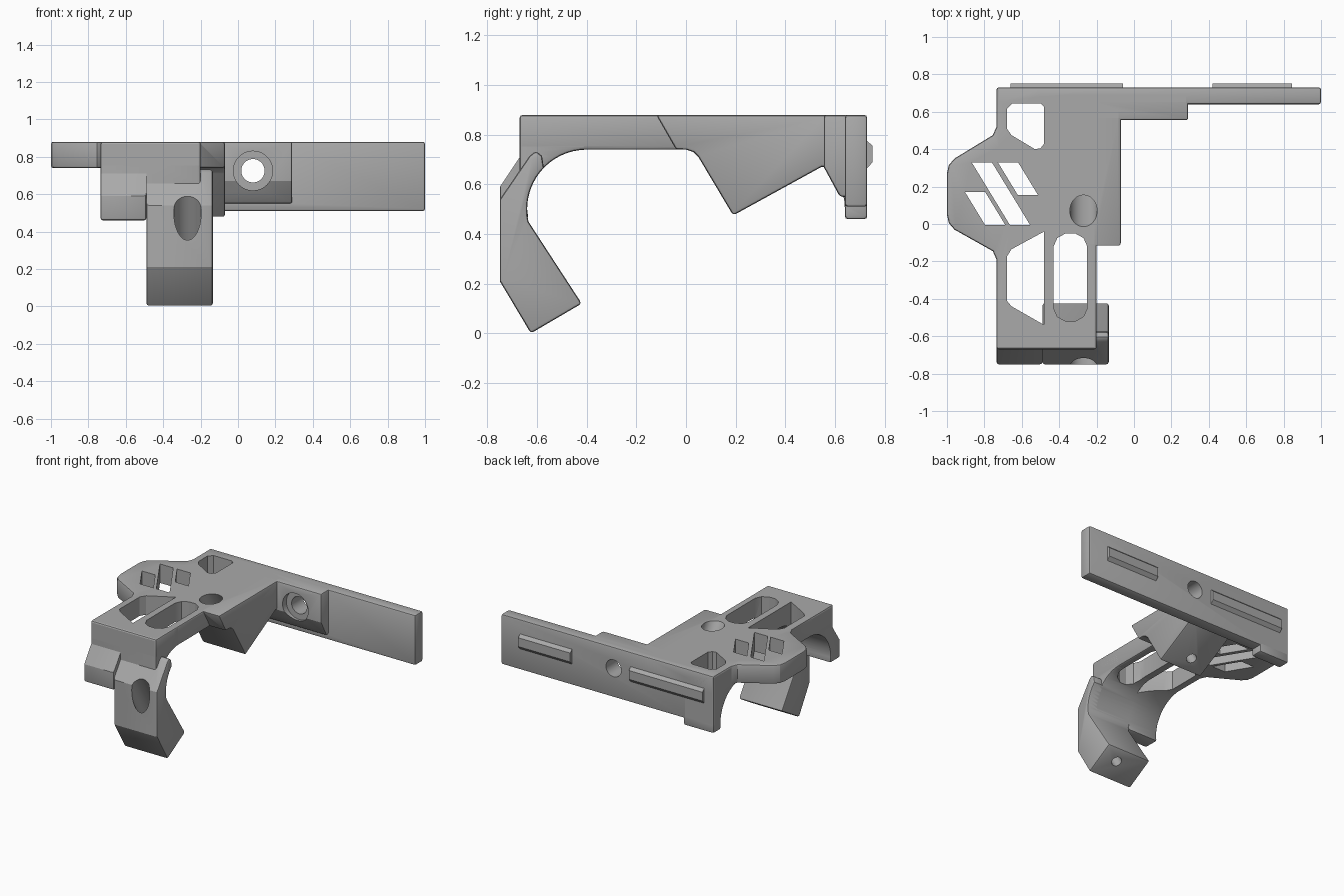
import bpy, bmesh, math
from mathutils import Vector

if "Cube" in bpy.data.objects:
    bpy.data.objects.remove(bpy.data.objects["Cube"])

grey = bpy.data.materials.new("matte_grey")
grey.use_nodes = True
grey.diffuse_color = (0.4, 0.4, 0.4, 1)
grey.node_tree.nodes["Principled BSDF"].inputs["Base Color"].default_value = (0.4, 0.4, 0.4, 1)

TOP, UNDER, SEAM = 0.88, 0.74, -0.49


def make_object(name, bm):
    mesh = bpy.data.meshes.new(name)
    bm.to_mesh(mesh)
    bm.free()
    mesh.materials.append(grey)
    obj = bpy.data.objects.new(name, mesh)
    bpy.context.collection.objects.link(obj)
    return obj


def is_soft(edge):
    """Sharp corners are rounded, except where the jaw and the hook join."""
    joined = all(abs(v.co.x - SEAM) < .001 and v.co.y < 0 and v.co.z > .47 for v in edge.verts)
    return edge.calc_face_angle(0) > math.radians(50) and not joined


def prism(name, points, axis, low, high, soft=0.0):
    """Extrude a profile: (y, z) points along x, or (x, y) points along z."""
    bm = bmesh.new()
    place = (lambda p: (low, *p)) if axis == "x" else (lambda p: (*p, low))
    face = bm.faces.new([bm.verts.new(place(p)) for p in points])
    extruded = bmesh.ops.extrude_face_region(bm, geom=[face])["geom"]
    shift = Vector((high - low, 0, 0) if axis == "x" else (0, 0, high - low))
    bmesh.ops.translate(bm, vec=shift, verts=[g for g in extruded if isinstance(g, bmesh.types.BMVert)])
    bmesh.ops.recalc_face_normals(bm, faces=bm.faces)
    if soft:
        bmesh.ops.bevel(bm, geom=[e for e in bm.edges if is_soft(e)], offset=soft, segments=2,
                        profile=.5, affect="EDGES", clamp_overlap=False)
    return make_object(name, bm)


def rod(name, radius, centre, length, tilt):
    bm = bmesh.new()
    bmesh.ops.create_cone(bm, cap_ends=True, segments=40, radius1=radius, radius2=radius, depth=length)
    obj = make_object(name, bm)
    obj.location = centre
    obj.rotation_euler.x = math.radians(tilt)
    return obj


def activate(obj):
    bpy.ops.object.select_all(action="DESELECT")
    obj.select_set(True)
    bpy.context.view_layer.objects.active = obj


def combine(target, other, operation):
    activate(target)
    mod = target.modifiers.new("join", "BOOLEAN")
    mod.operation, mod.solver, mod.object = operation, "EXACT", other
    bpy.ops.object.modifier_apply(modifier=mod.name)
    bpy.data.objects.remove(other)


def arc(cy, start, end, steps=14):
    """Points on the round inside of the grip."""
    angles = [math.radians(start + (end - start) * i / steps) for i in range(steps + 1)]
    return [(cy + 0.24 * math.cos(a), 0.5 + 0.24 * math.sin(a)) for a in angles]


# Top plate with the side wing
body = prism("bracket_body", [
    (-.735, -.67), (-.2, -.67), (-.2, .73), (-.735, .73), (-.735, .52), (-.755, .475),
    (-.96, .35), (-.99, .315), (-1, .27), (-1, .05), (-.99, .005), (-.96, -.03),
    (-.755, -.145), (-.735, -.19)], "z", UNDER, TOP, .012)

parts = [
    # Back wall and the thick boss for the cross screw
    ("back_wall", [(.64, .51), (.73, .51), (.73, TOP), (.64, TOP)], -.735, 1),
    ("screw_boss", [(.555, TOP), (.555, .67), (.62, .55), (.7, .55), (.7, TOP)], -.42, .29),
    # Wedge below the plate
    ("wedge", [(-.12, TOP), (-.04, UNDER), (.0, UNDER), (.03, .73), (.05, .71), (.19, .475),
               (.545, .67), (.62, .67), (.62, TOP)], -.42, -.07),
    # Short jaws, front and back, with round inner faces
    ("front_jaw", [(-.4, TOP), (-.67, TOP), (-.67, .71), (-.75, .59), (-.75, .46), (-.635, .46)]
     + arc(-.4, 180, 90), -.735, SEAM),
    ("back_jaw", [(.4, TOP), (.73, TOP), (.73, .46), (.64, .46)] + arc(.4, 0, 90), -.735, SEAM),
    # Long hook and its fillet to the plate
    ("hook_fillet", [(-.4, TOP), (-.67, TOP), (-.67, .5)] + arc(-.4, 180, 90), SEAM, -.2),
    ("hook", [(-.42, .12), (-.625, 0), (-.75, .21), (-.75, .54),
              (-.63, .715), (-.605, .735), (-.58, .715)] + arc(-.4, 136, 192, 10), SEAM, -.135),
]
for name, points, low, high in parts:
    combine(body, prism(name, points, "x", low, high, .012), "UNION")

# Large openings in the plate
openings = [
    [(-.65, .645), (-.5, .645), (-.48, .625), (-.48, .43), (-.5, .405), (-.53, .4), (-.655, .475),
     (-.68, .51), (-.68, .615)],
    [(-.48, -.04), (-.655, -.135), (-.68, -.175), (-.68, -.41), (-.655, -.44), (-.48, -.54)],
    [(-.43, -.12), (-.41, -.075), (-.365, -.05), (-.315, -.05), (-.27, -.075), (-.25, -.12),
     (-.25, -.45), (-.27, -.495), (-.315, -.52), (-.365, -.52), (-.41, -.495), (-.43, -.45)],
]
for points in openings:
    combine(body, prism("opening", points, "z", .45, 1), "DIFFERENCE")

# Slanted slats in the wing: left x, top y, bottom y
for x, high, low in [(-.868, .33, -.005), (-.728, .33, .155), (-.903, .17, -.005)]:
    slide = (high - low) * .61
    combine(body, prism("slat", [(x, high), (x + .108, high), (x + .108 + slide, low), (x + slide, low)],
                        "z", .6, 1), "DIFFERENCE")

# Screw holes: radius, centre, length, tilt
for hole in [
    (.105, (.08, .54, .725), .12, 90), (.0625, (.08, .65, .725), .4, 90),
    (.073, (-.27, .095, .837), .5, 30), (.035, (-.27, .17, .707), .8, 30),
    (.073, (-.27, -.725, .457), .5, 30), (.035, (-.27, -.58, .206), .5, 30),
]:
    combine(body, rod("screw_hole", *hole), "DIFFERENCE")
activate(body)
bpy.ops.object.shade_smooth_by_angle(angle=math.radians(25))

# Raised ribs on the back of the wall
for name, low, high in [("long_rib", -.66, -.06), ("short_rib", .42, .845)]:
    prism(name, [(.72, .665), (.73, .665), (.752, .69), (.752, .755), (.73, .775), (.72, .775)],
          "x", low, high)
